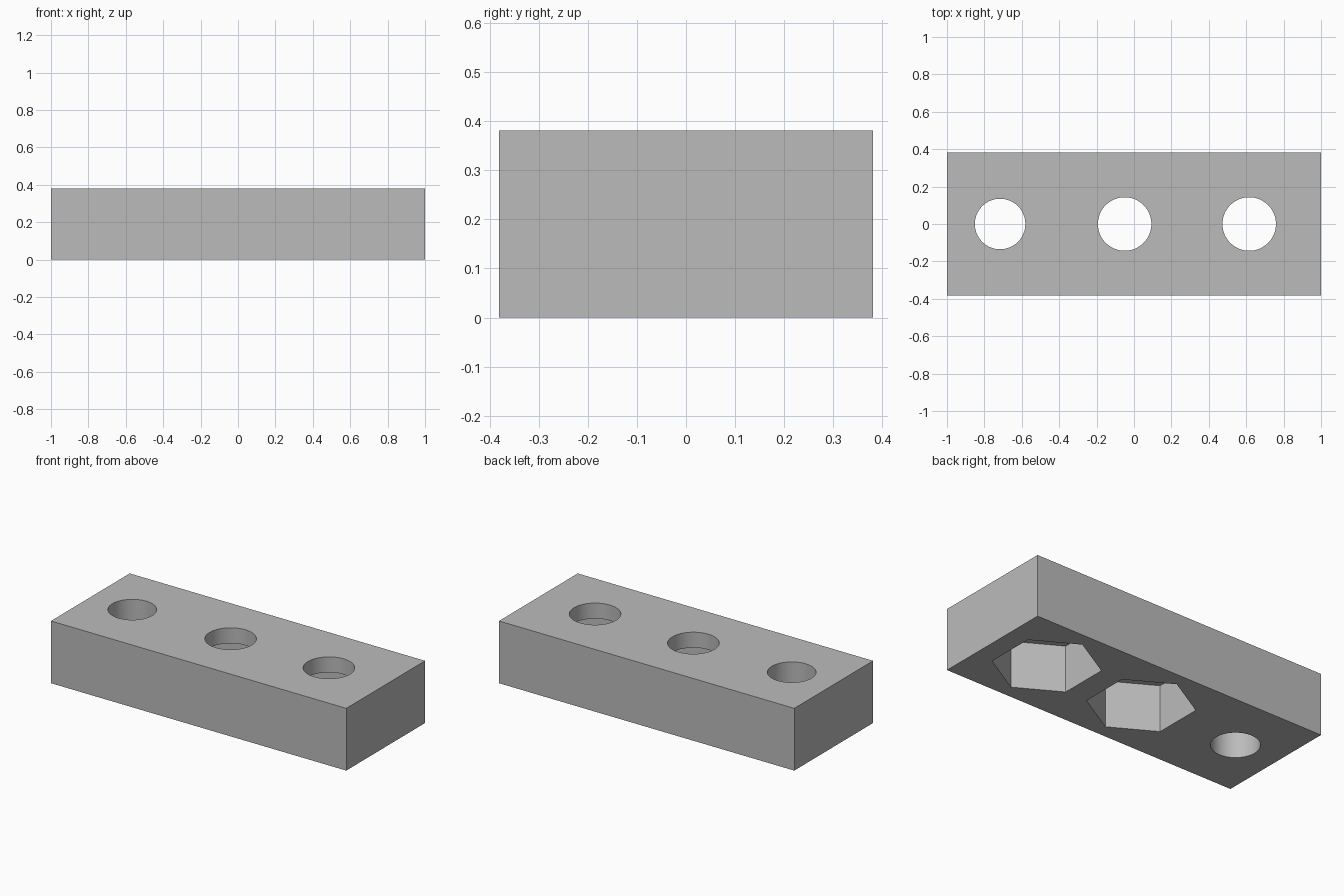
import bpy
import math

old = bpy.data.objects.get("Cube")
if old:
    bpy.data.objects.remove(old, do_unlink=True)

LENGTH, WIDTH, HEIGHT = 2.0, 0.762, 0.381
POCKET_DEPTH = 0.286

grey = bpy.data.materials.new("plain grey")
grey.use_nodes = True
colour = (0.5, 0.5, 0.5, 1)
grey.diffuse_color = colour
grey.node_tree.nodes["Principled BSDF"].inputs["Base Color"].default_value = colour

# Rectangular block
bpy.ops.mesh.primitive_cube_add(size=1, location=(0, 0, HEIGHT / 2))
block = bpy.context.object
block.name = "drilled_block"
block.scale = (LENGTH, WIDTH, HEIGHT)
bpy.ops.object.transform_apply(location=True, rotation=False, scale=True)
block.data.materials.append(grey)


def cut(name, x, radius, sides, bottom, top, turn=0):
    """Subtract an upright prism from the block."""
    bpy.ops.mesh.primitive_cylinder_add(
        vertices=sides, radius=radius, depth=top - bottom,
        location=(x, 0, (bottom + top) / 2), rotation=(0, 0, turn))
    cutter = bpy.context.object
    cutter.name = name
    cutter.data.materials.append(grey)
    mod = block.modifiers.new(name, "BOOLEAN")
    mod.operation = "DIFFERENCE"
    mod.solver = "EXACT"
    mod.object = cutter
    bpy.context.view_layer.objects.active = block
    bpy.ops.object.modifier_apply(modifier=name)
    bpy.data.objects.remove(cutter, do_unlink=True)


# Narrow plain hole
cut("narrow_hole", -0.716, 0.135, 64, -0.1, HEIGHT + 0.1)

# Wider holes with hexagonal nut pockets underneath, points facing front and back
for i, x in enumerate((-0.05, 0.616)):
    cut(f"nut_pocket_{i}", x, 0.3, 6, -0.1, POCKET_DEPTH)
    cut(f"bolt_hole_{i}", x, 0.143, 64, 0.1, HEIGHT + 0.1)

# Smooth bores, crisp edges
bpy.ops.object.select_all(action="DESELECT")
block.select_set(True)
bpy.context.view_layer.objects.active = block
bpy.ops.object.shade_smooth_by_angle(angle=math.radians(30))
